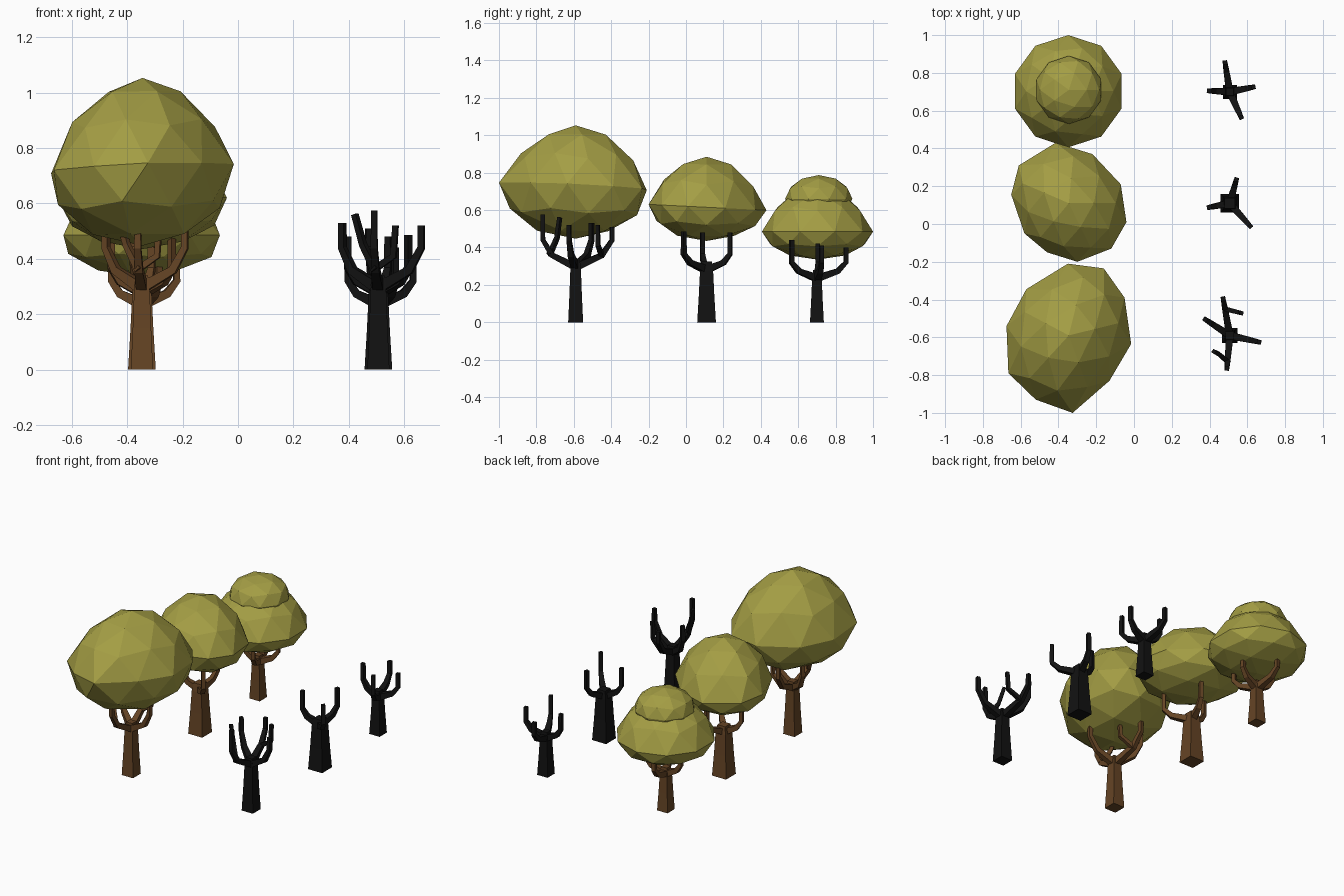
import bpy, bmesh, math
from mathutils import Vector

if "Cube" in bpy.data.objects:
    bpy.data.objects.remove(bpy.data.objects["Cube"])


def material(name, color):
    m = bpy.data.materials.new(name)
    m.diffuse_color = (*color, 1)
    m.use_nodes = True
    m.node_tree.nodes["Principled BSDF"].inputs["Base Color"].default_value = m.diffuse_color
    return m


LEAF = material("leaf", (0.37, 0.34, 0.058))
BARK = material("bark", (0.13, 0.058, 0.018))
CHAR = material("charred", (0.006, 0.006, 0.006))
SQUARE = ((-1, -1), (1, -1), (1, 1), (-1, 1))


def finish(bm, name, mat, loc=(0, 0, 0)):
    bmesh.ops.recalc_face_normals(bm, faces=bm.faces)
    me = bpy.data.meshes.new(name)
    bm.to_mesh(me)
    bm.free()
    me.materials.append(mat)
    ob = bpy.data.objects.new(name, me)
    ob.location = loc
    bpy.context.collection.objects.link(ob)
    return ob


def loft(bm, rings):
    """Skin square rings and cap both ends."""
    rings = [[bm.verts.new(p) for p in r] for r in rings]
    for a, b in zip(rings, rings[1:]):
        for i in range(4):
            j = (i + 1) % 4
            bm.faces.new((a[i], a[j], b[j], b[i]))
    bm.faces.new(rings[0])
    bm.faces.new(rings[-1])


def limb(bm, pts, radii):
    """Square tube bending in one vertical plane."""
    pts = [Vector(p) for p in pts]
    d = pts[-1] - pts[0]
    side = Vector((-d.y, d.x, 0)).normalized()
    rings = []
    for i, (p, r) in enumerate(zip(pts, radii)):
        t = Vector((0, 0, 0))
        if i > 0:
            t += (p - pts[i - 1]).normalized()
        if i < len(pts) - 1:
            t += (pts[i + 1] - p).normalized()
        up = t.normalized().cross(side).normalized()
        rings.append([p + (side * a + up * b) * r for a, b in SQUARE])
    loft(bm, rings)


def trunk(name, mat, loc, w, top, elbow, tips, twigs=()):
    bm = bmesh.new()
    # tapering square trunk
    levels = ((0, w), (top * 0.5, w * 0.83), (top - 0.01, w * 0.70), (top + 0.04, w * 0.55))
    loft(bm, [[(a * r, b * r, z) for a, b in SQUARE] for z, r in levels])
    # main branches: out, up, then vertical
    for x, y, z in tips:
        limb(bm, [(0, 0, top - 0.005), (x * 0.72, y * 0.72, top + elbow * 0.42),
                  (x, y, top + elbow), (x, y, z)], (0.020, 0.015, 0.012, 0.011))
    # side twigs
    for path in twigs:
        limb(bm, path, (0.013, 0.011, 0.010))
    finish(bm, name, mat, loc)


def crown(name, outline, centre, mid, top, bottom, cone=0.1, tilt=(0, 0)):
    """Icosphere whose ten equator points follow the given plan outline."""
    bm = bmesh.new()
    bmesh.ops.create_icosphere(bm, subdivisions=2, radius=1)
    for v in bm.verts:
        x, y, z = v.co
        t = ((math.degrees(math.atan2(y, x)) - 18) / 36) % 10
        i = int(t + 1e-4) % 10
        f = max(0, t - int(t + 1e-4))
        edge = Vector(outline[i]).lerp(Vector(outline[(i + 1) % 10]), f)
        # undo the chord shrink between outline points
        edge = (edge - Vector(centre)) / (1 - 0.19 * f * (1 - f))
        h = math.hypot(x, y) * (1 - cone * max(z, 0))
        dx, dy = edge.x * h, edge.y * h
        v.co = (centre[0] + dx, centre[1] + dy,
                mid + z * ((top - mid) if z > 0 else (mid - bottom))
                + (tilt[0] * dx + tilt[1] * dy) * (1 - abs(z)))
    finish(bm, name, LEAF)


def decagon(cx, cy, r):
    return [(cx + r * math.cos(math.radians(18 + 36 * k)),
             cy + r * math.sin(math.radians(18 + 36 * k))) for k in range(10)]


# trunk designs: y position, half width, trunk height, elbow rise, branch tips, twigs
trees = {
    "large": (-0.59, 0.040, 0.30, 0.14,
              [(-0.035, 0.195, 0.51), (-0.13, 0.085, 0.53),
               (0.155, -0.035, 0.52), (-0.015, -0.175, 0.575)],
              [[(-0.025, 0.14, 0.355), (0.055, 0.12, 0.41), (0.062, 0.118, 0.52)],
               [(-0.01, -0.14, 0.36), (-0.055, -0.10, 0.45), (-0.085, -0.085, 0.56)]]),
    "medium": (0.11, 0.050, 0.285, 0.08,
               [(0.035, 0.125, 0.48), (-0.11, -0.022, 0.48), (0.108, -0.122, 0.485)], []),
    "small": (0.70, 0.037, 0.24, 0.08,
              [(0.125, 0.025, 0.41), (-0.11, 0.005, 0.42),
               (-0.025, 0.155, 0.40), (0.06, -0.135, 0.44)], []),
}
for size, (y, w, *design) in trees.items():
    trunk(size + "_leafy_trunk", BARK, (-0.347, y, 0), w, *design)
    trunk(size + "_bare_trunk", CHAR, (0.507, y, 0), w, *design)

# leafy crowns
crown("large_crown",
      [(-0.05, -0.39), (-0.16, -0.235), (-0.35, -0.21), (-0.57, -0.345), (-0.675, -0.54),
       (-0.665, -0.79), (-0.52, -0.93), (-0.325, -1.0), (-0.13, -0.83), (-0.015, -0.635)],
      (-0.345, -0.59), 0.725, 1.053, 0.447, 0.24, (0.045, -0.05))
crown("medium_crown",
      [(-0.07, 0.21), (-0.22, 0.37), (-0.415, 0.43), (-0.61, 0.31), (-0.65, 0.155),
       (-0.58, -0.05), (-0.46, -0.15), (-0.30, -0.20), (-0.12, -0.13), (-0.04, 0.01)],
      (-0.345, 0.11), 0.615, 0.885, 0.435, 0.2, (0, -0.05))
crown("small_crown_lower", decagon(-0.348, 0.703, 0.297), (-0.348, 0.703), 0.485, 0.735, 0.335, 0.22)
crown("small_crown_upper", decagon(-0.345, 0.71, 0.18), (-0.345, 0.71), 0.66, 0.787, 0.55, 0)
